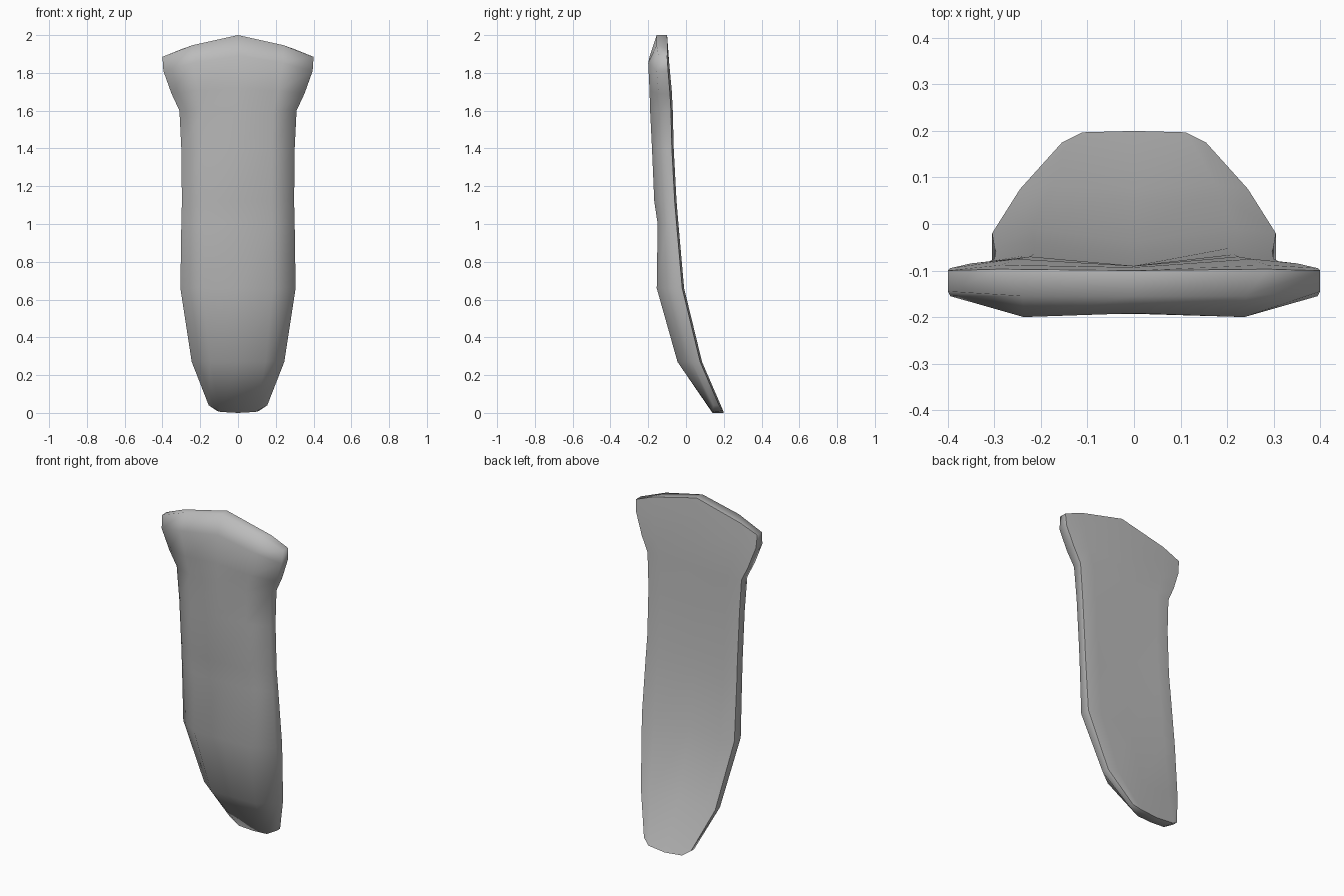
import bpy
import bmesh

cube = bpy.data.objects.get("Cube")
if cube:
    bpy.data.objects.remove(cube)

material = bpy.data.materials.new("plain grey")
material.use_nodes = True
grey = (0.5, 0.5, 0.5, 1)
material.diffuse_color = grey
material.node_tree.nodes["Principled BSDF"].inputs["Base Color"].default_value = grey

# Each row: height, half width, front y, front edge y, back edge y, back ridge y,
# depth of the groove down the back
rows = [
    (0.005, 0.155, 0.14, 0.145, 0.175, 0.197, -0.003),
    (0.27, 0.245, -0.045, 0.03, 0.075, 0.085, 0.012),
    (0.66, 0.305, -0.155, -0.08, -0.02, -0.01, 0.028),
    (1.0, 0.30, -0.15, -0.10, -0.05, -0.04, 0.03),
    (1.12, 0.297, -0.168, -0.11, -0.06, -0.05, 0.03),
    (1.4, 0.30, -0.18, -0.125, -0.075, -0.065, 0.025),
    (1.6, 0.31, -0.19, -0.135, -0.08, -0.07, 0.02),
    (1.72, 0.352, -0.193, -0.145, -0.085, -0.075, 0.015),
    (1.89, 0.395, -0.20, -0.155, -0.095, -0.088, 0.005),
    (2.0, 0.40, -0.155, -0.145, -0.10, -0.097, 0.003),
]
top_drop = {len(rows) - 1: 0.115, len(rows) - 2: 0.08, len(rows) - 3: 0.03}


def section(index):
    """Closed ring: across the front left to right, then back again."""
    z, w, front, edge_front, edge_back, ridge, groove = rows[index]
    dent = 0.008 if index == len(rows) - 2 else 0
    half_front = [(0, front + dent), (0.6, front), (1, edge_front)]
    half_back = [(1, edge_back), (0.72, ridge), (0, ridge - groove)]
    ring = [(-f, y) for f, y in half_front[:0:-1]] + half_front
    ring += half_back + [(-f, y) for f, y in half_back[1::-1]]
    points = []
    for f, y in ring:
        height = z - top_drop.get(index, 0) * abs(f) ** 1.5
        if index == 0:
            height = z - 0.005 + 0.04 * f ** 4
        points.append((f * w, y, height))
    return points


# Curved slab lofted through the sections
bm = bmesh.new()
rings = [[bm.verts.new(p) for p in section(i)] for i in range(len(rows))]
count = len(rings[0])
for low, high in zip(rings, rings[1:]):
    for i in range(count):
        j = (i + 1) % count
        bm.faces.new((low[i], low[j], high[j], high[i]))

# Caps join the front columns to the back columns
for ring in (rings[0], rings[-1]):
    for i in range(count // 2 - 1):
        bm.faces.new((ring[i], ring[i + 1], ring[-2 - i], ring[-1 - i]))
bmesh.ops.recalc_face_normals(bm, faces=bm.faces)

mesh = bpy.data.meshes.new("curved_slab")
bm.to_mesh(mesh)
bm.free()
mesh.materials.append(material)
slab = bpy.data.objects.new("curved_slab", mesh)
bpy.context.collection.objects.link(slab)
bpy.context.view_layer.objects.active = slab
slab.select_set(True)
bpy.ops.object.shade_smooth_by_angle(angle=1.3)
